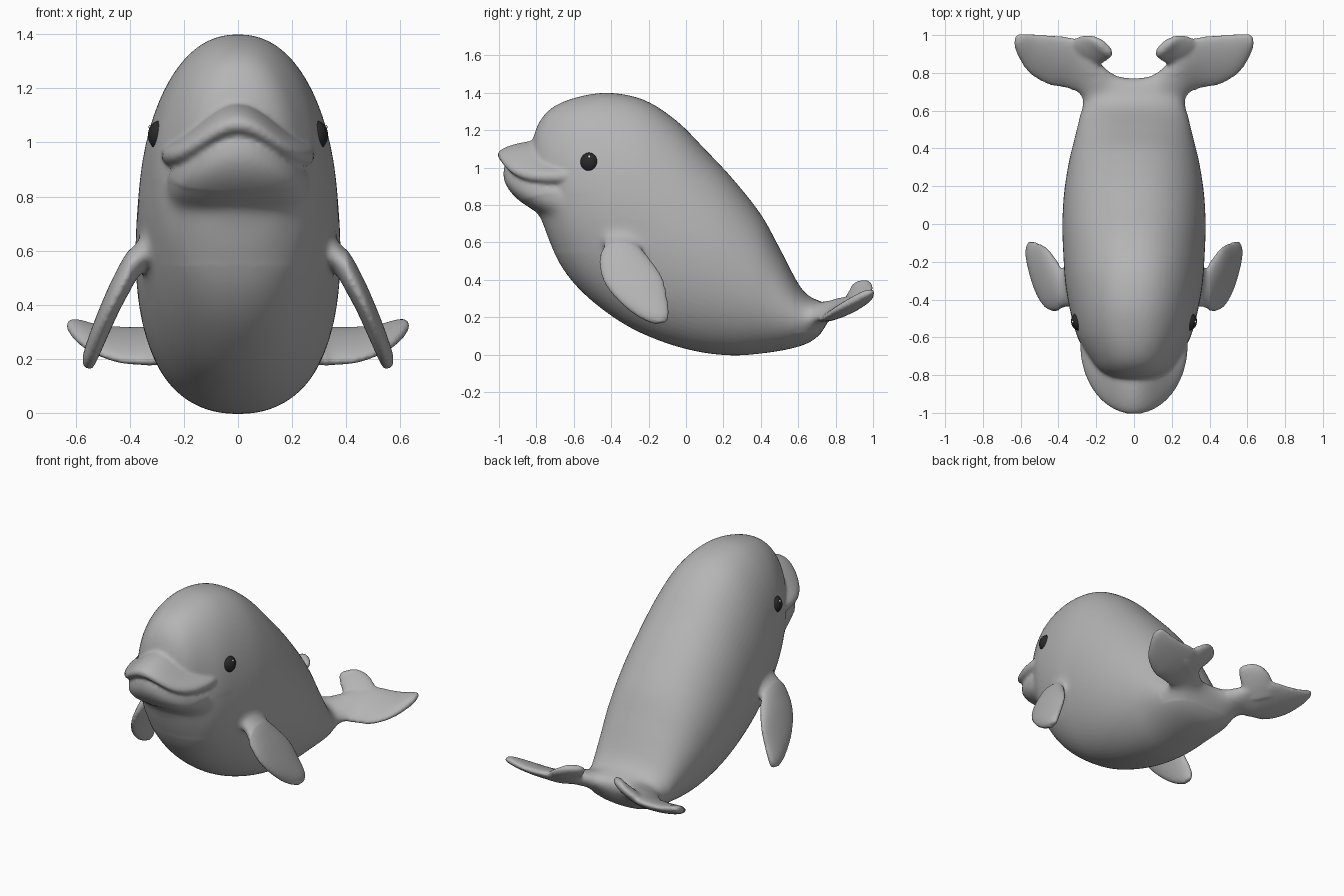
import bpy, bmesh, math
from mathutils import Vector, Matrix

if "Cube" in bpy.data.objects:
    bpy.data.objects.remove(bpy.data.objects["Cube"])


def material(name, v):
    m = bpy.data.materials.new(name)
    m.diffuse_color = (v, v, v, 1)
    m.use_nodes = True
    m.node_tree.nodes["Principled BSDF"].inputs["Base Color"].default_value = m.diffuse_color
    return m


GREY = material("skin grey", 0.46)
DARK = material("eye black", 0.022)
WHITE = material("eye glint white", 0.8)


def smooth_path(vals, sub):
    """Catmull-Rom resampling of equally long number tuples."""
    out = []
    last = len(vals) - 1
    for i in range(last):
        p0, p1, p2, p3 = (vals[max(0, min(last, i + k))] for k in (-1, 0, 1, 2))
        for s in range(sub):
            t = s / sub
            out.append([0.5 * (2 * b + (c - a) * t + (2 * a - 5 * b + 4 * c - d) * t * t
                               + (3 * b - a - 3 * c + d) * t ** 3)
                        for a, b, c, d in zip(p0, p1, p2, p3)])
    out.append(list(vals[-1]))
    return out


def power(v, p):
    return math.copysign(abs(v) ** p, v)


def loft(bm, stations, side=1, n=40, sub=5, full=1.0):
    """Skin elliptical rings; a station is edge A, edge B, half thickness."""
    st = smooth_path(stations, sub)
    A = [Vector((s[0] * side, s[1], s[2])) for s in st]
    B = [Vector((s[3] * side, s[4], s[5])) for s in st]
    mid = [(a + b) / 2 for a, b in zip(A, B)]
    rings = []
    for i, s in enumerate(st):
        tangent = mid[min(i + 1, len(st) - 1)] - mid[max(i - 1, 0)]
        chord = (A[i] - B[i]) / 2
        nor = tangent.cross(chord).normalized() * s[6]
        rings.append([bm.verts.new(mid[i] + chord * math.cos(2 * math.pi * k / n)
                                   + nor * power(math.sin(2 * math.pi * k / n), full))
                      for k in range(n)])
    faces = []
    for r0, r1 in zip(rings, rings[1:]):
        for k in range(n):
            j = (k + 1) % n
            faces.append(bm.faces.new((r0[k], r0[j], r1[j], r1[k])))
    faces.append(bm.faces.new(rings[0]))
    faces.append(bm.faces.new(rings[-1]))
    bmesh.ops.recalc_face_normals(bm, faces=faces)


def lip(bm, centre, radii, shear, full_up, full_down, droop_down):
    """Ellipsoid whose sides droop and whose rear corners curl up in a smile."""
    vs = bmesh.ops.create_uvsphere(bm, u_segments=64, v_segments=40, radius=1)["verts"]
    for v in vs:
        x, y, nz = v.co.x * radii[0], v.co.y * radii[1], v.co.z
        z = power(nz, full_up if nz > 0 else full_down) * radii[2]
        w = (nz + 1) / 2
        droop = 0.058 * (1 - math.cos(math.pi * min(abs(x) / .27, 1)))
        droop *= w + (1 - w) * droop_down
        curl = 1.3 * max(0, min(y + centre[1], -.54) + .70) ** 2
        v.co = Vector((x, y, z - droop + curl - shear * y)) + Vector(centre)


bm = bmesh.new()

# Body: top-line point (y, z), belly-line point (y, z), half width
BODY = [(-.842, 1.03, -.835, .88, .06), (-.825, 1.13, -.80, .78, .125),
        (-.78, 1.25, -.765, .70, .185), (-.70, 1.33, -.72, .58, .235),
        (-.56, 1.382, -.655, .455, .295), (-.40, 1.399, -.56, .34, .333),
        (-.22, 1.36, -.43, .23, .362), (-.05, 1.25, -.28, .135, .374),
        (.10, 1.10, -.10, .06, .379), (.25, .94, .08, .013, .37),
        (.40, .75, .25, -.004, .345), (.50, .57, .40, .006, .315),
        (.60, .38, .55, .03, .285), (.66, .31, .66, .066, .267),
        (.72, .287, .73, .125, .25), (.76, .27, .77, .20, .20)]
loft(bm, [(0, a, b, 0, c, d, w) for a, b, c, d, w in BODY], n=72, full=.9)

# Upper lip and lower jaw
lip(bm, (0, -.64, 1.07), (.285, .367, .084), 0, 1, .85, 1)
lip(bm, (0, -.62, .892), (.268, .356, .19), .2, .8, 1, .25)

# Flipper: front edge, rear edge, half thickness
FLIPPER = [(.28, -.42, .64, .28, -.28, .66, .04), (.365, -.45, .58, .365, -.25, .585, .042),
           (.425, -.463, .48, .42, -.185, .50, .04), (.475, -.435, .38, .465, -.125, .41, .036),
           (.517, -.355, .28, .51, -.10, .305, .033), (.543, -.25, .198, .548, -.09, .22, .028),
           (.553, -.17, .163, .555, -.105, .173, .018)]

# Tail fluke: leading edge, trailing edge, half thickness
FLUKE = [(0, .58, .15, 0, .77, .25, .07), (.12, .60, .16, .10, .785, .255, .065),
         (.24, .63, .18, .17, .84, .27, .055), (.29, .685, .185, .22, .91, .30, .045),
         (.35, .72, .185, .31, .978, .31, .038), (.45, .738, .195, .41, .996, .31, .034),
         (.55, .795, .235, .51, 1.003, .318, .03), (.61, .88, .285, .59, 1.007, .338, .025),
         (.634, .945, .325, .625, 1.0, .342, .014)]

# Small raised lobe on the inner edge of the fluke
LOBE = [(.38, .93, .26, .22, .79, .22, .03), (.325, .975, .315, .18, .84, .275, .033),
        (.26, .997, .36, .14, .868, .322, .03), (.205, .985, .39, .115, .89, .362, .026),
        (.165, .955, .397, .122, .91, .385, .015)]

for s in (1, -1):
    loft(bm, FLIPPER, s)
    loft(bm, FLUKE, s)
    loft(bm, LOBE, s)

# Fuse all parts into one soft skin
me = bpy.data.meshes.new("body_parts")
bm.to_mesh(me)
bm.free()
body = bpy.data.objects.new("body", me)
bpy.context.collection.objects.link(body)
rm = body.modifiers.new("fuse", 'REMESH')
rm.mode = 'VOXEL'
rm.voxel_size = 0.011
sm = body.modifiers.new("soften", 'SMOOTH')
sm.factor = 0.5
sm.iterations = 4
skin = bpy.data.meshes.new_from_object(body.evaluated_get(bpy.context.evaluated_depsgraph_get()))
body.modifiers.clear()


# Melt the seams under the chin and at the fin roots
def seam(p):
    x = abs(p.x)
    chin = p.y < -.5 and .55 < p.z < .86 - .3 * max(0, -.75 - p.y)
    flipper_root = .3 < x < .40 and -.5 < p.y < -.15 and .4 < p.z < .72
    tail_root = .58 < p.y < .79 and x < .32 and p.z > .12
    return chin or flipper_root or tail_root


bm = bmesh.new()
bm.from_mesh(skin)
verts = [v for v in bm.verts if seam(v.co)]
for _ in range(35):
    bmesh.ops.smooth_vert(bm, verts=verts, factor=0.5,
                          use_axis_x=True, use_axis_y=True, use_axis_z=True)
bm.to_mesh(skin)
bm.free()
skin.materials.clear()
skin.materials.append(GREY)
skin.polygons.foreach_set("use_smooth", [True] * len(skin.polygons))
body.data = skin


# Eyes with a tiny glint
def ball(name, loc, scale, mat, turn):
    b = bmesh.new()
    bmesh.ops.create_uvsphere(b, u_segments=24, v_segments=16, radius=1)
    b.transform(Matrix.Translation(loc) @ Matrix.Rotation(turn, 4, 'Z')
                @ Matrix.Diagonal((*scale, 1)))
    m = bpy.data.meshes.new(name)
    b.to_mesh(m)
    b.free()
    m.materials.append(mat)
    m.polygons.foreach_set("use_smooth", [True] * len(m.polygons))
    bpy.context.collection.objects.link(bpy.data.objects.new(name, m))


for s, side in ((1, "right"), (-1, "left")):
    ball("eye_" + side, (s * .288, -.517, 1.027), (.045, .050, .054), DARK, -s * .35)
    ball("eye_glint_" + side, (s * .325, -.517, 1.058), (.006, .007, .007), WHITE, 0)
